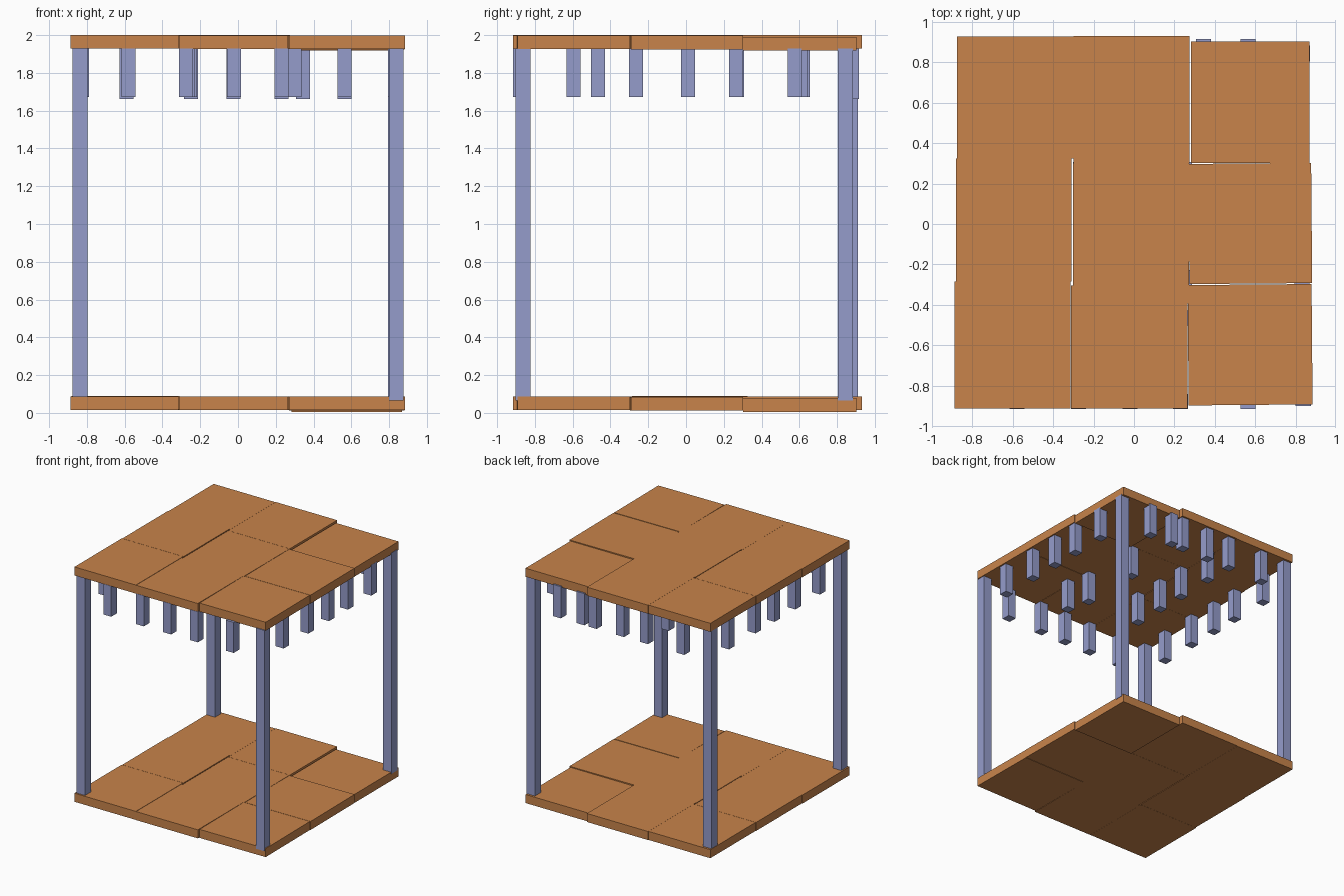
import bpy, math

if "Cube" in bpy.data.objects:
    bpy.data.objects.remove(bpy.data.objects["Cube"])


def material(name, rgb):
    m = bpy.data.materials.new(name)
    m.diffuse_color = (*rgb, 1.0)
    m.use_nodes = True
    m.node_tree.nodes["Principled BSDF"].inputs["Base Color"].default_value = m.diffuse_color
    return m


ORANGE = material("orange_wood", (0.58, 0.23, 0.07))
BLUE = material("pale_blue", (0.30, 0.335, 0.60))


def box(name, x, y, z, mat, turn=0.0):
    """Box from (low, high) ranges, with a small turn about its own centre."""
    bpy.ops.mesh.primitive_cube_add(
        size=1, location=[sum(r) / 2 for r in (x, y, z)],
        rotation=(0, 0, math.radians(turn)))
    ob = bpy.context.object
    ob.name = name
    ob.scale = [r[1] - r[0] for r in (x, y, z)]
    ob.data.materials.append(mat)
    return ob


def slabs(name, base):
    """Three by three slabs, laid slightly out of line with one another."""
    # column, row, x range, y range, height offset, turn in degrees
    layout = [
        ("left_front", (-0.888, -0.314), (-0.915, -0.285), 0.010, 0.0),
        ("left_middle", (-0.882, -0.309), (-0.285, 0.325), 0.011, 0.0),
        ("left_back", (-0.877, -0.300), (0.325, 0.928), 0.010, 0.0),
        ("centre_front", (-0.312, 0.265), (-0.915, -0.305), 0.009, 0.0),
        ("centre_middle", (-0.302, 0.272), (-0.305, 0.300), 0.009, 0.0),
        ("centre_back", (-0.299, 0.274), (0.300, 0.932), 0.010, 0.0),
        ("right_front", (0.268, 0.882), (-0.896, -0.300), 0.008, 0.5),
        ("right_middle", (0.272, 0.880), (-0.295, 0.300), 0.007, 0.5),
        ("right_back", (0.283, 0.868), (0.303, 0.903), 0.000, 0.0),
    ]
    for part, x, y, dz, turn in layout:
        box(f"{name}_{part}", x, y, (base + dz, base + dz + 0.072), ORANGE, turn)


slabs("floor_slab", 0.006)
slabs("roof_slab", 1.918)

# Tall corner posts
for part, x, y in [("front_left", -0.837, -0.862), ("front_right", 0.838, -0.862),
                   ("back_left", -0.835, 0.870), ("back_right", 0.832, 0.845)]:
    box(f"corner_post_{part}", (x - 0.039, x + 0.039), (y - 0.04, y + 0.04),
        (0.065, 1.93), BLUE)


# Short stubs hanging under the roof
def stub(name, x, y, z=1.672):
    box(name, (x - 0.037, x + 0.037), (y - 0.037, y + 0.037), (z, 1.93), BLUE)


for i, x in enumerate((-0.58, -0.275, -0.02, 0.23, 0.565)):
    stub(f"front_stub_{i}", x, -0.88)
for i, x in enumerate((-0.59, -0.25, -0.025, 0.23, 0.345, 0.565)):
    stub(f"back_stub_{i}", x, 0.88, 1.662)
for i, y in enumerate((-0.595, -0.265, 0.01, 0.265, 0.575)):
    stub(f"right_stub_{i}", 0.832, y)
for i, y in enumerate((-0.595, -0.265, 0.01, 0.265, 0.62)):
    stub(f"left_stub_{i}", -0.825, y)
for i, (x, y) in enumerate([(-0.265, -0.265), (-0.265, 0.01), (-0.265, 0.27),
                            (-0.255, 0.61), (0.25, 0.27), (0.25, -0.265),
                            (0.30, -0.465)]):
    stub(f"inner_stub_{i}", x, y)
